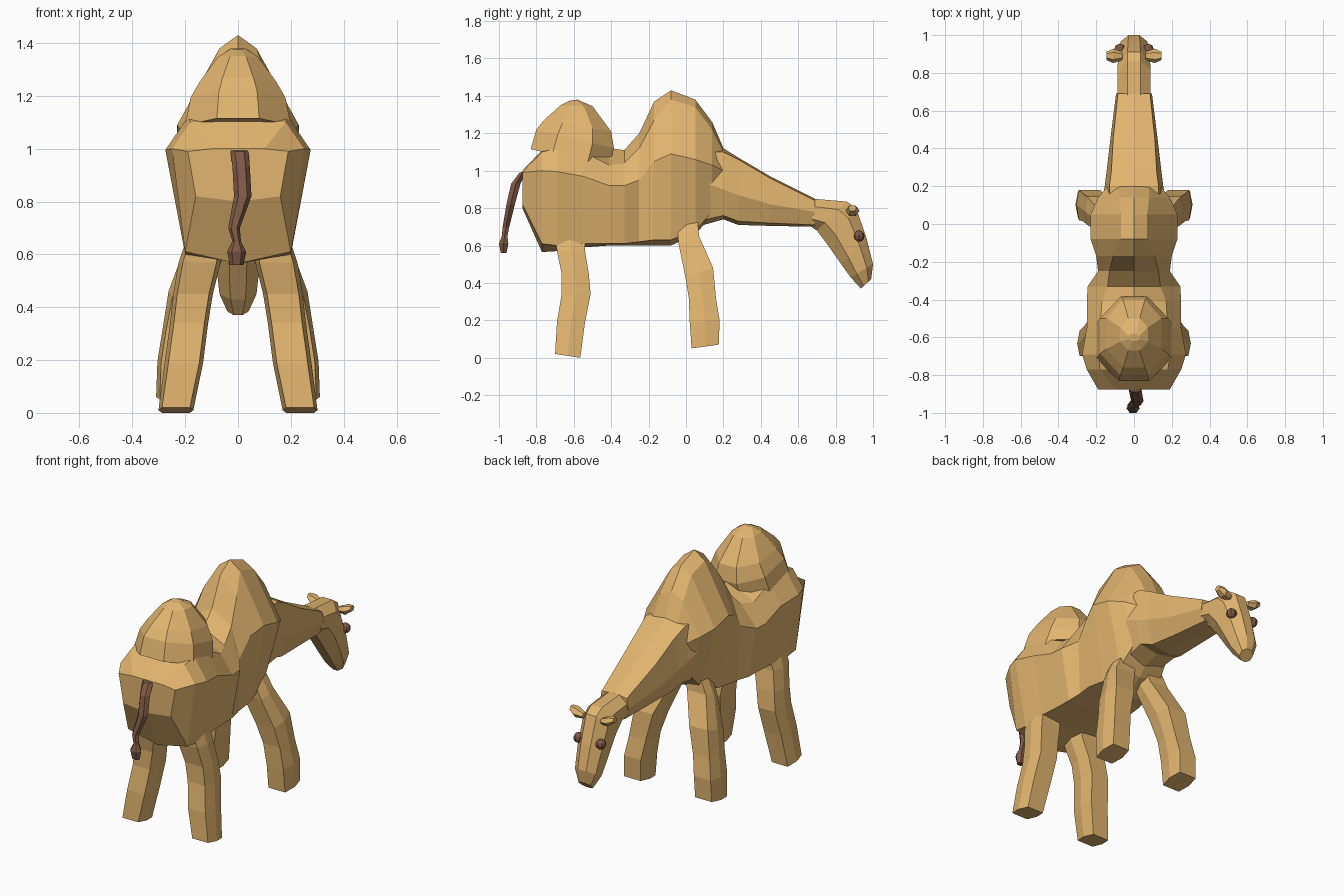
import bpy, bmesh
from math import cos, sin, pi


def material(name, rgb):
    m = bpy.data.materials.new(name)
    m.diffuse_color = (*rgb, 1)
    return m


TAN = material("tan_coat", (0.76, 0.46, 0.16))
BROWN = material("dark_brown", (0.22, 0.10, 0.06))


def skin(name, rings, mat):
    """Join equal-sized rings of points into a closed flat-faced skin."""
    bm = bmesh.new()
    rows = [[bm.verts.new(p) for p in ring] for ring in rings]
    n = len(rows[0])
    for a, b in zip(rows, rows[1:]):
        for i in range(n):
            j = (i + 1) % n
            bm.faces.new((a[i], a[j], b[j], b[i]))
    bm.faces.new(rows[0])
    bm.faces.new(rows[-1])
    bmesh.ops.recalc_face_normals(bm, faces=bm.faces)
    me = bpy.data.meshes.new(name)
    bm.to_mesh(me)
    bm.free()
    me.materials.append(mat)
    ob = bpy.data.objects.new(name, me)
    bpy.context.collection.objects.link(ob)
    return ob


def torso(name, stations, mat):
    """Stations: y, bottom z, lower (x, z), middle (x, z), upper (x, z), top z."""
    rings = []
    for y, zb, xl, zl, xm, zm, xu, zu, zt in stations:
        half = [(xl, zl), (xm, zm), (xu, zu)]
        pts = [(0, zb)] + half + [(0, zt)] + [(-x, z) for x, z in reversed(half)]
        rings.append([(x, y, z) for x, z in pts])
    return skin(name, rings, mat)


HEX = [(-1, .5), (0, 1), (1, .5), (1, -.5), (0, -1), (-1, -.5)]
BOX = [(-1, .8), (0, 1), (1, .8), (1, -.8), (0, -1), (-1, -.8)]
OCT = [(-1, .4), (-.45, 1), (.45, 1), (1, .4), (1, -.4), (.45, -1), (-.45, -1), (-1, -.4)]


def limb(name, sections, mat, shape=HEX, side=1):
    """Sections: end A (y, z), end B (y, z), half width, centre x."""
    rings = []
    for ya, za, yb, zb, w, x in sections:
        rings.append([(side * (x + w * v),
                       (ya + yb) / 2 + u * (yb - ya) / 2,
                       (za + zb) / 2 + u * (zb - za) / 2) for u, v in shape])
    return skin(name, rings, mat)


# Body with the front hump
torso("body_with_front_hump", [
    (-.875, .80, .16, .82, .19, .99, .10, 1.00, 1.00),
    (-.77, .565, .20, .61, .25, 1.00, .18, 1.10, 1.11),
    (-.69, .57, .20, .60, .275, .995, .19, 1.12, 1.13),
    (-.55, .59, .20, .61, .25, .97, .18, 1.10, 1.14),
    (-.41, .60, .19, .61, .25, .92, .17, 1.03, 1.12),
    (-.33, .60, .19, .61, .245, .92, .14, 1.04, 1.11),
    (-.25, .60, .18, .62, .19, .95, .13, 1.12, 1.20),
    (-.17, .60, .18, .63, .20, 1.05, .11, 1.27, 1.37),
    (-.08, .60, .16, .63, .23, 1.09, .07, 1.38, 1.43),
    (.05, .66, .14, .68, .23, 1.06, .07, 1.34, 1.38),
    (.14, .76, .12, .78, .19, 1.03, .08, 1.22, 1.26),
    (.20, .80, .08, .82, .14, 1.00, .08, 1.10, 1.12)], TAN)

# Rear hump
limb("rear_hump", [
    (-.83, 1.115, -.41, 1.02, .20, 0),
    (-.80, 1.22, -.385, 1.12, .18, 0),
    (-.76, 1.27, -.40, 1.21, .145, 0),
    (-.67, 1.35, -.50, 1.345, .075, 0),
    (-.62, 1.375, -.58, 1.38, .03, 0)], TAN, OCT)

# Neck
torso("neck", [
    (.06, .70, .11, .73, .18, .95, .13, 1.10, 1.12),
    (.20, .74, .12, .76, .155, .90, .13, 1.10, 1.12),
    (.28, .71, .10, .73, .145, .87, .12, 1.06, 1.07),
    (.45, .705, .085, .72, .125, .82, .11, .96, .97),
    (.69, .70, .07, .71, .095, .78, .085, .84, .85)], TAN)

# Head
limb("head", [
    (.67, .70, .68, .85, .088, 0),
    (.70, .68, .86, .835, .088, 0),
    (.76, .60, .91, .80, .085, 0),
    (.83, .50, .965, .64, .08, 0),
    (.88, .43, 1.0, .50, .07, 0),
    (.935, .37, .99, .42, .04, 0)], TAN, OCT)

for s, label in ((1, "right"), (-1, "left")):
    # Legs
    limb("hind_leg_" + label, [
        (-.70, .70, -.54, .70, .06, .12),
        (-.69, .57, -.54, .57, .08, .145),
        (-.665, .45, -.52, .45, .075, .17),
        (-.665, .34, -.51, .34, .072, .185),
        (-.69, .19, -.54, .19, .073, .205),
        (-.70, .02, -.565, .0, .066, .235)], TAN, BOX, s)
    limb("front_leg_" + label, [
        (-.05, .74, .06, .76, .06, .08),
        (-.04, .61, .07, .65, .08, .12),
        (-.005, .44, .145, .48, .078, .185),
        (.015, .32, .16, .32, .07, .215),
        (.02, .19, .18, .20, .07, .235),
        (.03, .05, .175, .07, .07, .24)], TAN, BOX, s)

    # Ears: flattened wedges pointing sideways
    rings = []
    for x, r, z in ((.06, .022, .775), (.11, .038, .785), (.145, .022, .80)):
        rings.append([(s * x, .89 + r * cos(k * pi / 3), z + r * .8 * sin(k * pi / 3))
                      for k in range(6)])
    skin("ear_" + label, rings, TAN)

    # Eyes
    bpy.ops.mesh.primitive_uv_sphere_add(segments=8, ring_count=6, radius=.03,
                                         location=(s * .075, .925, .65))
    eye = bpy.context.object
    eye.name = "eye_" + label
    eye.data.materials.append(BROWN)

# Tail with tuft
limb("tail", [
    (-.89, .99, -.85, 1.00, .034, .005),
    (-.935, .93, -.885, .93, .033, .012),
    (-.96, .82, -.915, .82, .033, .018),
    (-.98, .70, -.945, .70, .022, -.015),
    (-.985, .65, -.955, .65, .016, -.005),
    (-1.0, .61, -.95, .61, .036, -.005),
    (-.99, .56, -.96, .56, .026, -.005)], BROWN)
